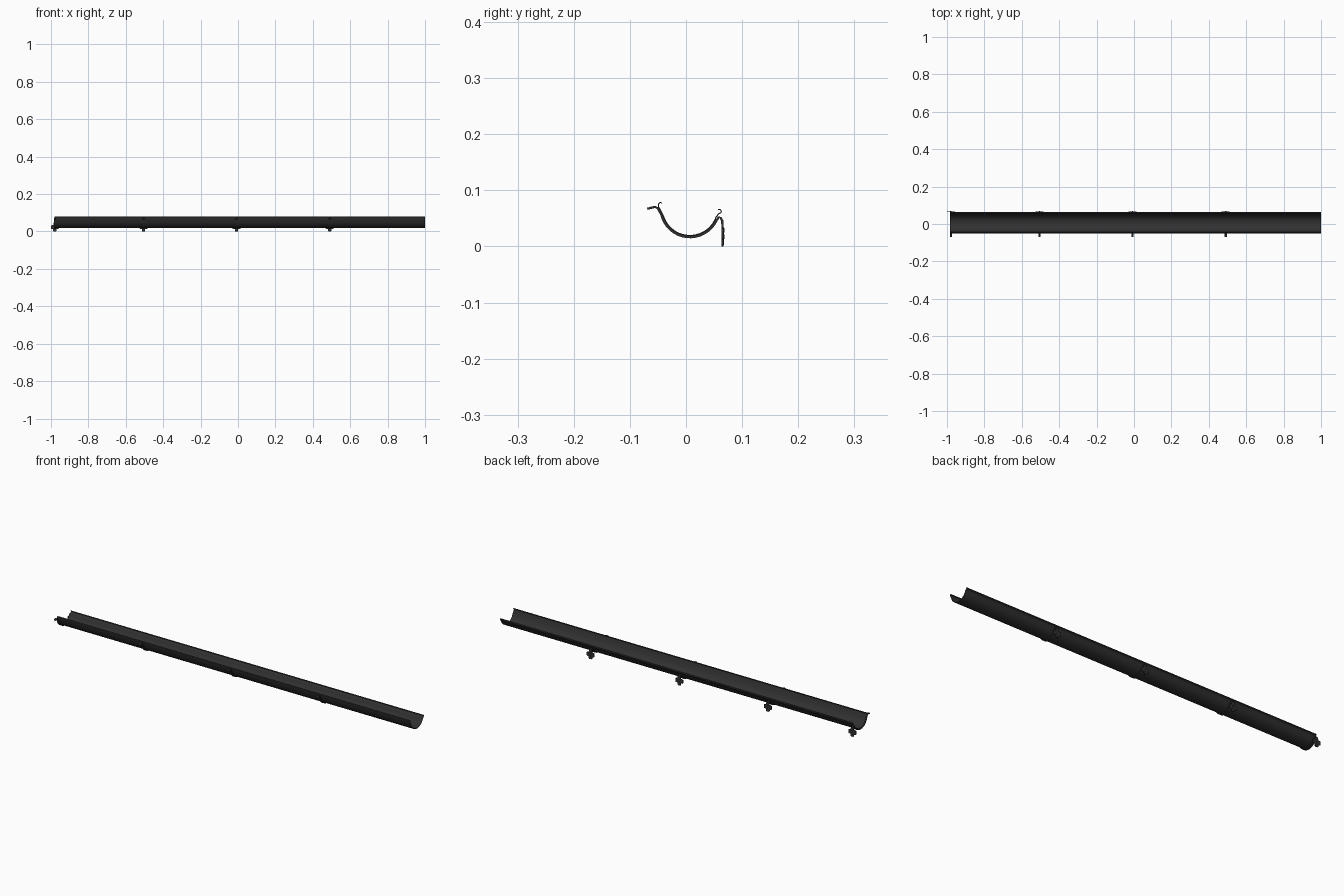
import bpy, bmesh, math
from mathutils import Vector

if "Cube" in bpy.data.objects:
    bpy.data.objects.remove(bpy.data.objects["Cube"])

dark = bpy.data.materials.new("dark_metal")
dark.diffuse_color = (0.03, 0.03, 0.03, 1)
dark.use_nodes = True
dark.node_tree.nodes["Principled BSDF"].inputs["Base Color"].default_value = dark.diffuse_color


def finish(name, bm):
    bmesh.ops.recalc_face_normals(bm, faces=bm.faces)
    me = bpy.data.meshes.new(name)
    bm.to_mesh(me)
    bm.free()
    ob = bpy.data.objects.new(name, me)
    bpy.context.collection.objects.link(ob)
    me.materials.append(dark)
    bpy.ops.object.select_all(action='DESELECT')
    ob.select_set(True)
    bpy.context.view_layer.objects.active = ob
    bpy.ops.object.shade_smooth_by_angle(angle=math.radians(35))
    return ob


def strip(name, path, x0, x1, thick):
    """Thicken a (y, z) path and extrude it along x."""
    pts = [Vector(p) for p in path]
    left, right = [], []
    for i, p in enumerate(pts):
        d = (pts[min(i + 1, len(pts) - 1)] - pts[max(i - 1, 0)]).normalized()
        n = Vector((-d.y, d.x)) * thick / 2
        left.append(p + n)
        right.append(p - n)
    bm = bmesh.new()
    rows = [[bm.verts.new((x, p.x, p.y)) for p in side]
            for x in (x0, x1) for side in (left, right)]
    a, b, c, d = rows
    for i in range(len(pts) - 1):
        for u, v in ((a, c), (b, d), (a, b), (c, d)):
            bm.faces.new((u[i], u[i + 1], v[i + 1], v[i]))
    for i in (0, -1):
        bm.faces.new((a[i], b[i], d[i], c[i]))
    return finish(name, bm)


def prism(name, outline, y0, y1, cx):
    """Extrude an (x, z) outline along y."""
    bm = bmesh.new()
    f = bm.faces.new([bm.verts.new((cx + x, y0, z)) for x, z in outline])
    r = bmesh.ops.extrude_face_region(bm, geom=[f])
    vs = [v for v in r['geom'] if isinstance(v, bmesh.types.BMVert)]
    bmesh.ops.translate(bm, verts=vs, vec=(0, y1 - y0, 0))
    return finish(name, bm)


def arc(r, a0, a1, n):
    return [(0.007 + r * math.cos(math.radians(a0 + (a1 - a0) * i / n)),
             0.069 + r * math.sin(math.radians(a0 + (a1 - a0) * i / n)))
            for i in range(n + 1)]


# Half-round channel with rolled lips
channel = ([(-0.043, 0.077), (-0.046, 0.0785), (-0.049, 0.076), (-0.049, 0.071)]
           + arc(0.0495, 197, 340, 20)
           + [(0.058, 0.058), (0.062, 0.060), (0.063, 0.063), (0.061, 0.0655), (0.057, 0.066)])
strip("gutter_channel", channel, -0.98, 1.0, 0.002)

# Cradle straps, each with a cross-shaped fixing plate on the back
cradle = ([(-0.069, 0.067), (-0.062, 0.069), (-0.055, 0.0705), (-0.050, 0.068)]
          + arc(0.0525, 194, 333, 16)
          + [(0.058, 0.052), (0.062, 0.051), (0.0645, 0.045), (0.0655, 0.03), (0.0655, 0.003)])
half = [(0.006, 0.0), (0.009, 0.003), (0.009, 0.012), (0.019, 0.013), (0.021, 0.016),
        (0.021, 0.030), (0.019, 0.033), (0.009, 0.034), (0.007, 0.047)]
plate = half + [(-x, z) for x, z in reversed(half)]
for i, x in enumerate((-0.979, -0.505, -0.008, 0.49)):
    strip(f"cradle_strap_{i}", cradle, x - 0.006, x + 0.006, 0.004)
    prism(f"fixing_plate_{i}", plate, 0.063, 0.067, x)
    # Bolt heads on the plate
    for z in (0.017, 0.029):
        bm = bmesh.new()
        bmesh.ops.create_cone(bm, cap_ends=True, segments=6, radius1=0.004,
                              radius2=0.004, depth=0.003)
        for v in bm.verts:
            v.co = Vector((x + v.co.x, 0.0675 + v.co.z, z + v.co.y))
        finish(f"plate_bolt_{i}", bm)
